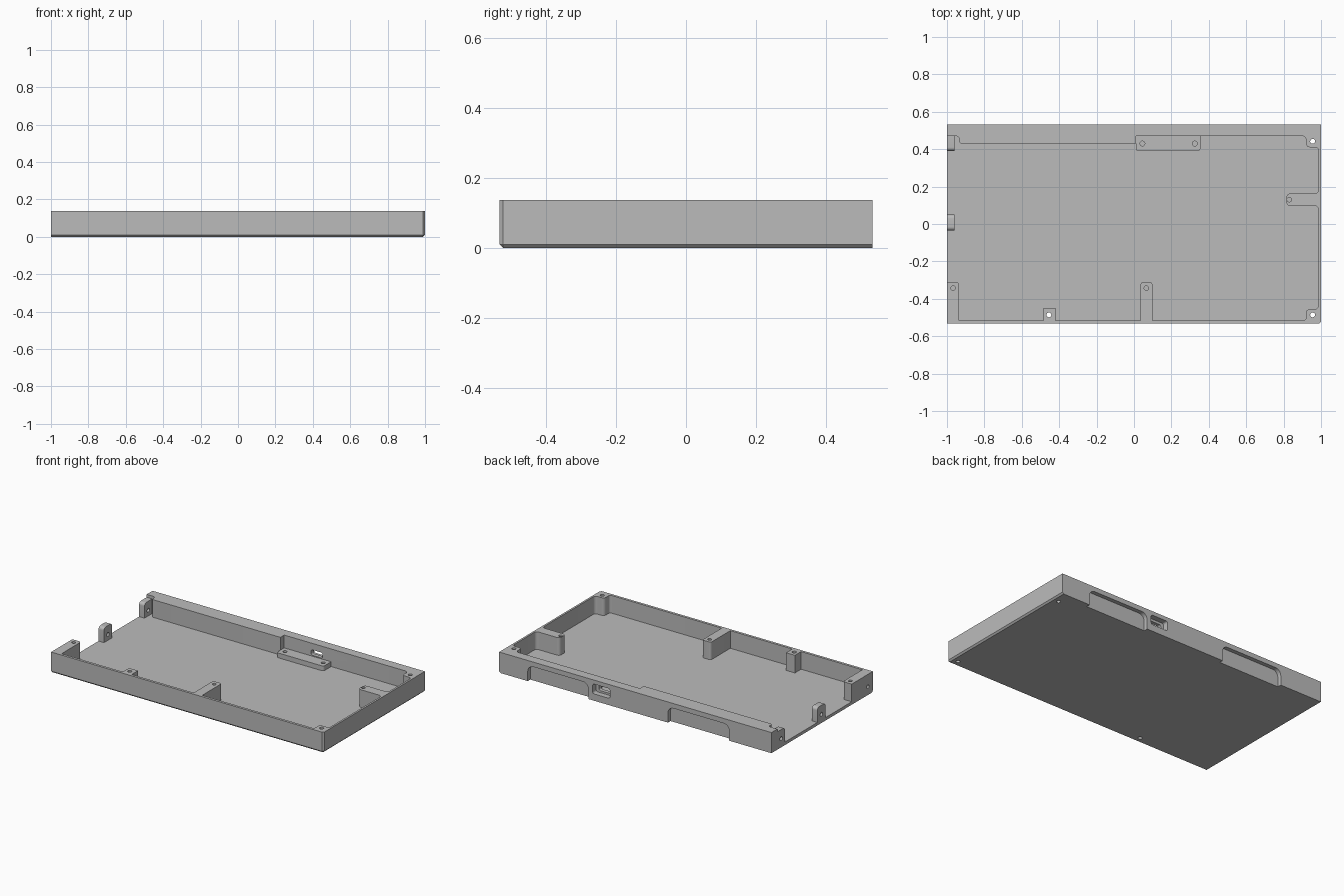
import bpy, bmesh, math
from mathutils import Vector

if "Cube" in bpy.data.objects:
    bpy.data.objects.remove(bpy.data.objects["Cube"])

grey = bpy.data.materials.new("case grey")
grey.diffuse_color = (0.5, 0.5, 0.5, 1)
grey.use_nodes = True
grey.node_tree.nodes["Principled BSDF"].inputs["Base Color"].default_value = grey.diffuse_color

TOP, FLOOR = 0.137, 0.02


def rounded(points):
    """Turn (u, v, radius) corners into an outline with filleted corners."""
    out = []
    for i, (u, v, r) in enumerate(points):
        p = Vector((u, v))
        if r == 0:
            out.append(p)
            continue
        a = (Vector(points[i - 1][:2]) - p).normalized()
        b = (Vector(points[(i + 1) % len(points)][:2]) - p).normalized()
        c = p + (a + b) * r                      # corners are square
        for k in range(7):
            t = math.pi / 2 * k / 6
            out.append(c - b * r * math.cos(t) - a * r * math.sin(t))
    return out


def prism(name, outline, axis, lo, hi):
    """Extrude an outline along an axis from lo to hi."""
    place = {"x": lambda p, w: (w, p[0], p[1]),
             "y": lambda p, w: (p[0], w, p[1]),
             "z": lambda p, w: (p[0], p[1], w)}[axis]
    bm = bmesh.new()
    a = [bm.verts.new(place(p, lo)) for p in outline]
    b = [bm.verts.new(place(p, hi)) for p in outline]
    bm.faces.new(a)
    bm.faces.new(b)
    for i in range(len(a)):
        j = (i + 1) % len(a)
        bm.faces.new((a[i], a[j], b[j], b[i]))
    bmesh.ops.recalc_face_normals(bm, faces=bm.faces)
    mesh = bpy.data.meshes.new(name)
    bm.to_mesh(mesh)
    bm.free()
    mesh.materials.append(grey)
    ob = bpy.data.objects.new(name, mesh)
    bpy.context.collection.objects.link(ob)
    return ob


def rect(u0, u1, v0, v1, r_low=0, r_top=0):
    return rounded([(u0, v0, r_low), (u1, v0, r_low), (u1, v1, r_top), (u0, v1, r_top)])


def circle(u, v, r, n=24):
    return [(u + r * math.cos(2 * math.pi * k / n), v + r * math.sin(2 * math.pi * k / n))
            for k in range(n)]


def cut(target, outline, axis, lo, hi):
    """Subtract a prism from the target."""
    cutter = prism("cutter", outline, axis, lo, hi)
    mod = target.modifiers.new("cut", "BOOLEAN")
    mod.operation, mod.solver, mod.object = "DIFFERENCE", "EXACT", cutter
    bpy.context.view_layer.objects.active = target
    bpy.ops.object.modifier_apply(modifier=mod.name)
    bpy.data.objects.remove(cutter)


# Outer block, chamfered along the front and right bottom edges and their corner
body = prism("case_body", rect(-1, 1, -0.532, 0.532), "z", 0, TOP)
bm = bmesh.new()
bm.from_mesh(body.data)


def chamfered(e):
    m = (e.verts[0].co + e.verts[1].co) / 2
    front, right, low = m.y < -0.53, m.x > 0.99, m.z < 0.01
    return front + right + low == 2 and (low or (front and right)) 


bmesh.ops.bevel(bm, geom=[e for e in bm.edges if chamfered(e)], offset=0.01,
                segments=1, affect="EDGES")
bm.to_mesh(body.data)
bm.free()

# Inner pocket, open at the left end, leaving the screw posts standing
pocket = [
    (-1.1, -0.31, 0), (-0.935, -0.31, 0.015), (-0.935, -0.515, 0),
    (-0.485, -0.515, 0), (-0.485, -0.45, 0), (-0.42, -0.45, 0), (-0.42, -0.515, 0),
    (0.035, -0.515, 0), (0.035, -0.31, 0.015), (0.098, -0.31, 0.015), (0.098, -0.515, 0),
    (0.92, -0.515, 0.015), (0.92, -0.455, 0.02), (0.987, -0.455, 0.02),
    (0.987, 0.097, 0.02), (0.815, 0.097, 0.02), (0.815, 0.163, 0.02), (0.987, 0.163, 0.02),
    (0.987, 0.41, 0.02), (0.92, 0.41, 0.02), (0.92, 0.47, 0.02),
    (0.01, 0.47, 0), (0.01, 0.43, 0), (-0.935, 0.43, 0.015), (-0.935, 0.47, 0.015),
    (-1.1, 0.47, 0)]
cut(body, rounded(pocket), "z", FLOOR, 0.3)

# Shallow recesses in the back wall, open at the bottom
for x0, x1 in ((0.345, 0.79), (-0.69, -0.24)):
    cut(body, rect(x0, x1, -0.1, 0.105, 0, 0.04), "y", 0.505, 0.6)

# Connector port: wide outer pocket, narrow slot through the wall
cut(body, rect(0.187, 0.313, 0.045, 0.11, 0.012, 0.012), "y", 0.495, 0.6)
cut(body, rect(0.208, 0.292, 0.058, 0.094, 0.012, 0.012), "y", 0.44, 0.55)

# Screw holes: through holes, blind post holes, and a side hole in the left post
for x, y in ((0.955, 0.442), (0.955, -0.486), (-0.455, -0.486)):
    cut(body, circle(x, y, 0.013), "z", -0.1, 0.3)
for x, y in ((-0.967, -0.343), (0.066, -0.343), (0.83, 0.13)):
    cut(body, circle(x, y, 0.012), "z", 0.05, 0.3)
cut(body, circle(-0.48, 0.055, 0.012), "x", -1.1, -0.95)

# Low mounting ledge by the port
ledge = prism("port_ledge", rect(0.01, 0.355, 0.39, 0.47, 0.015, 0), "z", FLOOR, 0.052)
for x in (0.045, 0.325):
    cut(ledge, circle(x, 0.43, 0.013), "z", 0.03, 0.3)

# Upright tabs along the open left end
tabs = []
for name, y0, y1, r in (("middle_tab", -0.035, 0.05, 0.02), ("back_tab", 0.39, 0.47, 0.02)):
    back_r = r if name == "middle_tab" else 0
    outline = rounded([(y0, FLOOR, 0), (y1, FLOOR, 0), (y1, 0.118, back_r), (y0, 0.118, r)])
    tab = prism(name, outline, "x", -1, -0.96)
    cut(tab, circle((y0 + y1) / 2, 0.058, 0.013), "x", -1.1, -0.9)
    tabs.append(tab)

# Smooth the fillets, keep the edges sharp
bpy.ops.object.select_all(action="DESELECT")
for ob in [body, ledge] + tabs:
    ob.select_set(True)
bpy.context.view_layer.objects.active = body
bpy.ops.object.shade_smooth_by_angle(angle=math.radians(30))
